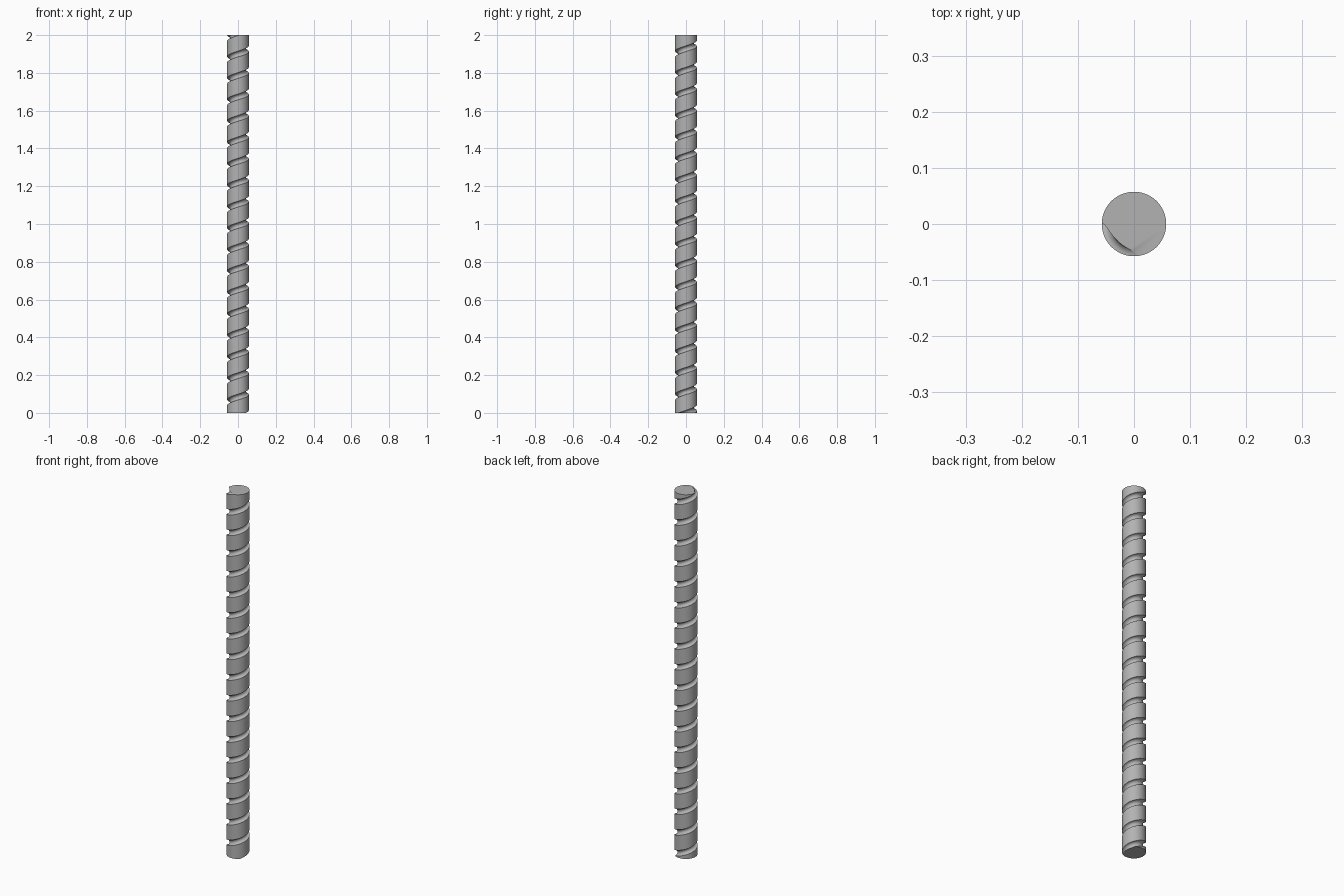
import bpy, bmesh, math

cube = bpy.data.objects.get("Cube")
if cube:
    bpy.data.objects.remove(cube, do_unlink=True)

RADIUS, GROOVE, PITCH, HEIGHT = 0.0575, 0.0155, 0.1135, 2.0
SEGMENTS, ARC_STEPS = 48, 10
GROOVE_ANGLE = math.radians(228)   # where the groove meets the top end

steel = bpy.data.materials.new("grey steel")
steel.use_nodes = True
grey = (0.45, 0.45, 0.45, 1)
steel.diffuse_color = grey
steel.node_tree.nodes["Principled BSDF"].inputs["Base Color"].default_value = grey

# Profile over one pitch: round groove, then the plain land above it
profile = []
for i in range(ARC_STEPS + 1):
    a = math.pi * i / ARC_STEPS
    profile.append((RADIUS - GROOVE * math.sin(a), -GROOVE * math.cos(a)))
profile.append((RADIUS, PITCH - GROOVE))

# Sweep the profile along a right-handed helix that overshoots both ends
bm = bmesh.new()
turns = math.ceil(HEIGHT / PITCH) + 3
previous = None
for step in range(turns * SEGMENTS + 1):
    turn = step / SEGMENTS - 1.5
    angle = GROOVE_ANGLE - turn * math.tau
    z = HEIGHT - turn * PITCH
    row = [bm.verts.new((r * math.cos(angle), r * math.sin(angle), z + dz))
           for r, dz in profile]
    if previous:
        for i in range(len(row) - 1):
            bm.faces.new((previous[i], previous[i + 1], row[i + 1], row[i]))
    previous = row
bmesh.ops.remove_doubles(bm, verts=bm.verts, dist=0.0001)

# Trim flat at both ends and cap
for z, direction in ((0, -1), (HEIGHT, 1)):
    bmesh.ops.bisect_plane(bm, geom=bm.verts[:] + bm.edges[:] + bm.faces[:],
                           dist=0.00001, plane_co=(0, 0, z),
                           plane_no=(0, 0, direction), clear_outer=True)
    rim = [e for e in bm.edges if e.is_boundary
           and all(abs(v.co.z - z) < 0.0001 for v in e.verts)]
    bmesh.ops.holes_fill(bm, edges=rim, sides=0)
bmesh.ops.recalc_face_normals(bm, faces=bm.faces)

mesh = bpy.data.meshes.new("grooved_rod")
bm.to_mesh(mesh)
bm.free()
mesh.materials.append(steel)
rod = bpy.data.objects.new("grooved_rod", mesh)
bpy.context.collection.objects.link(rod)

bpy.context.view_layer.objects.active = rod
rod.select_set(True)
bpy.ops.object.shade_smooth_by_angle(angle=math.radians(35))
